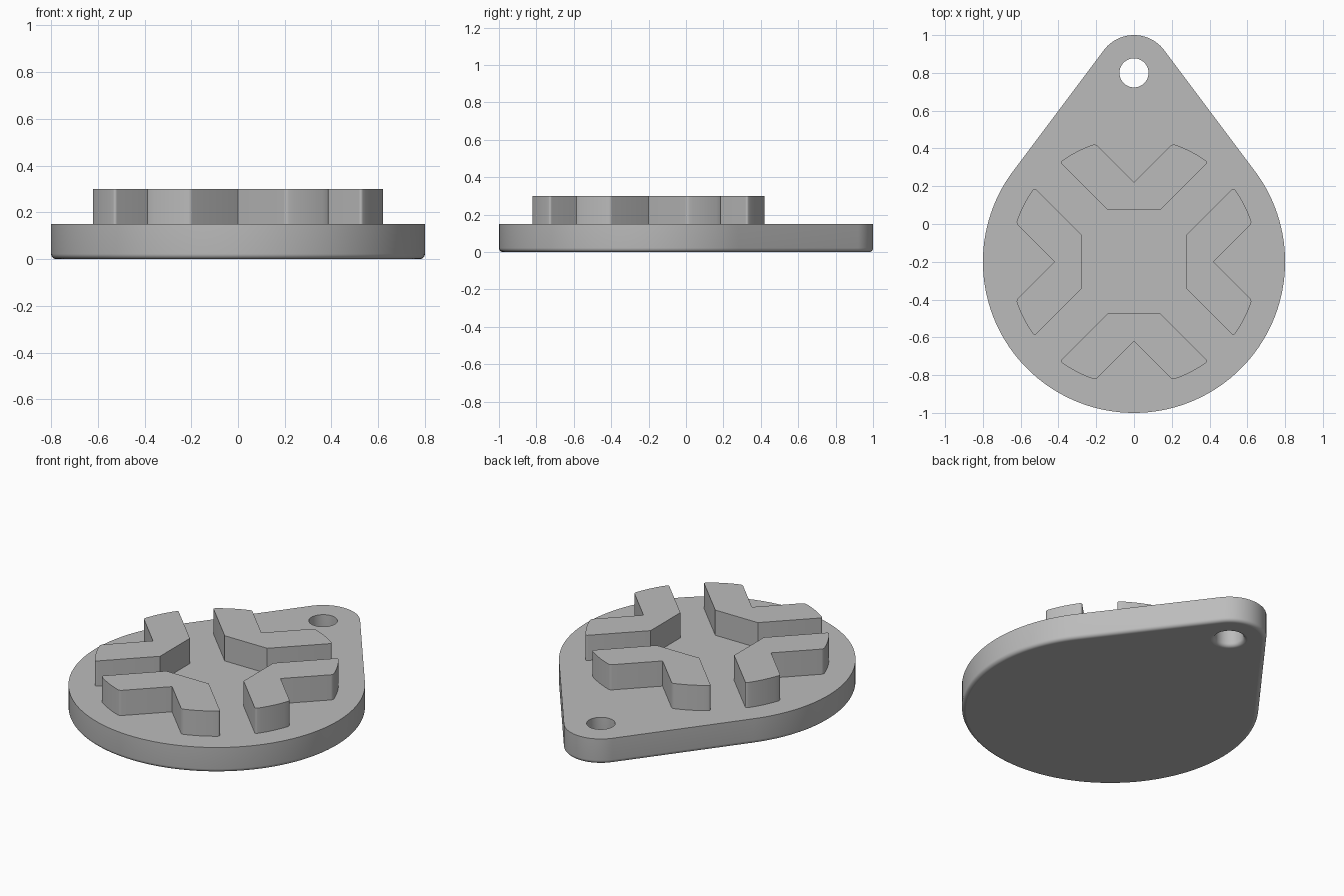
import bpy, bmesh
from math import sin, cos, pi, asin, atan2, sqrt

cube = bpy.data.objects.get("Cube")
if cube:
    bpy.data.objects.remove(cube)

grey = bpy.data.materials.new("light grey")
grey.use_nodes = True
colour = (0.5, 0.5, 0.5, 1)
grey.diffuse_color = colour
grey.node_tree.nodes["Principled BSDF"].inputs["Base Color"].default_value = colour

DISC_Y, DISC_R = -0.2, 0.8
TAB_Y, TAB_R, HOLE_R = 0.8, 0.2, 0.077
PLATE_TOP, TREAD_TOP = 0.15, 0.3
ROUND = 0.022


def arc(cy, r, a0, a1, n):
    return [(r * cos(a0 + (a1 - a0) * i / n), cy + r * sin(a0 + (a1 - a0) * i / n))
            for i in range(n + 1)]


def add_object(name, bm):
    bmesh.ops.recalc_face_normals(bm, faces=bm.faces)
    mesh = bpy.data.meshes.new(name)
    bm.to_mesh(mesh)
    bm.free()
    mesh.materials.append(grey)
    ob = bpy.data.objects.new(name, mesh)
    bpy.context.collection.objects.link(ob)
    return ob


# Teardrop plate: disc and tab joined by their common tangents
def teardrop(inset):
    t = asin((DISC_R - TAB_R) / (TAB_Y - DISC_Y))
    return (arc(TAB_Y, TAB_R - inset, t, pi - t, 24)
            + arc(DISC_Y, DISC_R - inset, pi - t, 2 * pi + t, 96))


def hole(inset):
    return arc(TAB_Y, HOLE_R + inset, 0, 2 * pi, 48)[:-1]


def loft(bm, outline, levels):
    """Wall through stacked outlines; returns its bottom and top edge loops."""
    rings = [[bm.verts.new((x, y, z)) for x, y in outline(inset)] for inset, z in levels]
    n = len(rings[0])
    for low, high in zip(rings, rings[1:]):
        for i in range(n):
            j = (i + 1) % n
            bm.faces.new((low[i], low[j], high[j], high[i])).smooth = True
    return [[bm.edges.get((r[i], r[(i + 1) % n])) for i in range(n)]
            for r in (rings[0], rings[-1])]


STEPS = 6
levels = [(ROUND * (1 - sin(a)), ROUND * (1 - cos(a)))
          for a in (pi / 2 * i / STEPS for i in range(STEPS + 1))]
levels.append((0, PLATE_TOP))

bm = bmesh.new()
outer = loft(bm, teardrop, levels)
inner = loft(bm, hole, levels)
for a, b in zip(outer, inner):
    bmesh.ops.triangle_fill(bm, use_beauty=True, use_dissolve=False, edges=a + b)
add_object("teardrop_plate", bm)


# Raised V-shaped treads, four around the disc centre
OUT_R, NOTCH, BACK, HALF = 0.657, 0.42, 0.275, 0.14


def arm_corner(c):
    """Where the 45 degree line y = x + c meets the outer circle."""
    x = (-c + sqrt(2 * OUT_R ** 2 - c * c)) / 2
    return atan2(x + c, x)


def build_tread(name, turn):
    arm = arc(0, OUT_R, arm_corner(BACK - HALF), arm_corner(NOTCH), 6)
    right = [(HALF, BACK)] + arm
    points = right + [(0, NOTCH)] + [(-x, y) for x, y in reversed(right)]
    ends = {arm[0], arm[-1], (-arm[0][0], arm[0][1]), (-arm[-1][0], arm[-1][1])}
    bm = bmesh.new()
    rings = []
    for z in (PLATE_TOP - 0.01, TREAD_TOP):
        rings.append([bm.verts.new((x * cos(turn) - y * sin(turn),
                                    DISC_Y + x * sin(turn) + y * cos(turn), z))
                      for x, y in points])
    low, high = rings
    n = len(points)
    bm.faces.new(low[::-1])
    bm.faces.new(high)
    for i in range(n):
        j = (i + 1) % n
        bm.faces.new((low[i], low[j], high[j], high[i]))
    # Softened corners at the arm tips
    corners = [bm.edges.get((low[i], high[i])) for i in range(n) if points[i] in ends]
    bmesh.ops.bevel(bm, geom=corners, offset=0.013, segments=4, profile=0.5,
                    affect='EDGES')
    ob = add_object(name, bm)
    bpy.ops.object.select_all(action='DESELECT')
    ob.select_set(True)
    bpy.context.view_layer.objects.active = ob
    bpy.ops.object.shade_smooth_by_angle(angle=pi / 5)


for k, side in enumerate(("back", "right", "front", "left")):
    build_tread(side + "_tread", k * pi / 2)
